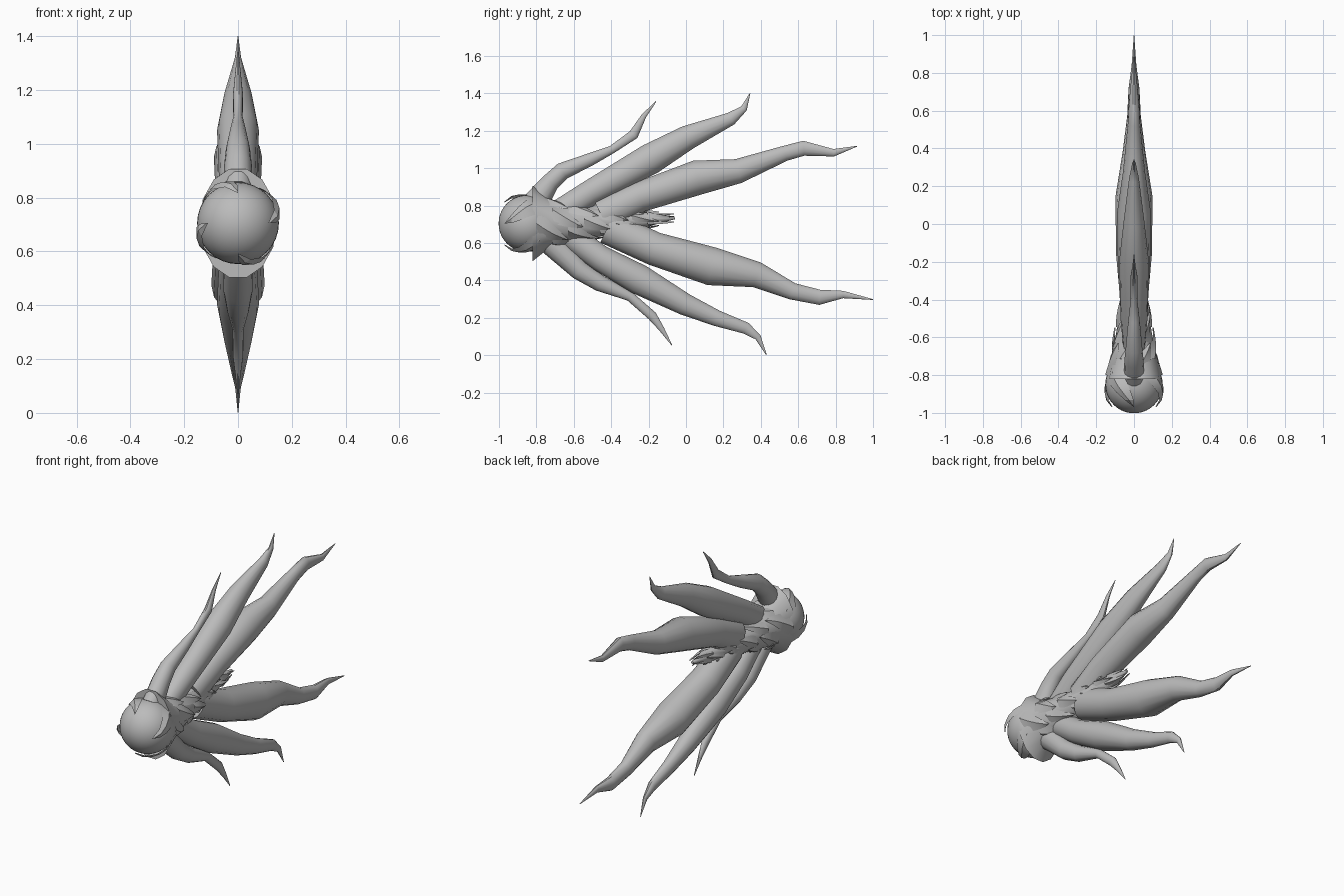
import bpy
import bmesh
import math
from mathutils import Vector, Matrix

# Remove the default cube only
cube = bpy.data.objects.get("Cube")
if cube:
    bpy.data.objects.remove(cube, do_unlink=True)

# Single flat colour
grey = bpy.data.materials.new("stone_grey")
grey.use_nodes = True
colour = (0.5, 0.5, 0.5, 1.0)
grey.diffuse_color = colour
grey.node_tree.nodes["Principled BSDF"].inputs["Base Color"].default_value = colour

HEAD = Vector((0, -0.85, 0.705))
HEAD_RADIUS = 0.152


def add_object(name, bm, smooth_angle):
    """Turn a bmesh into a named, coloured object."""
    bmesh.ops.recalc_face_normals(bm, faces=bm.faces)
    mesh = bpy.data.meshes.new(name)
    bm.to_mesh(mesh)
    bm.free()
    mesh.materials.append(grey)
    obj = bpy.data.objects.new(name, mesh)
    bpy.context.collection.objects.link(obj)
    bpy.ops.object.select_all(action="DESELECT")
    obj.select_set(True)
    bpy.context.view_layer.objects.active = obj
    bpy.ops.object.shade_smooth_by_angle(angle=math.radians(smooth_angle))


def tube(name, path, root_width=1.0, tip_width=1.0, sides=14):
    """Loft mitred rings along a path of (y, z, radius) lying in the x = 0 plane."""
    bm = bmesh.new()
    centres = [Vector((0, y, z)) for y, z, r in path]
    across = Vector((1, 0, 0))
    last = len(path) - 1
    previous = None
    for i, centre in enumerate(centres):
        before = (centre - centres[max(i - 1, 0)]).normalized()
        after = (centres[min(i + 1, last)] - centre).normalized()
        tangent = (before + after).normalized()
        normal = tangent.cross(across) / max(tangent.dot(before or after), 0.7)
        side = across * (root_width + (tip_width - root_width) * i / last)
        ring = []
        for k in range(sides):
            a = math.tau * k / sides
            offset = side * math.cos(a) + normal * math.sin(a)
            ring.append(bm.verts.new(centre + offset * path[i][2]))
        if previous:
            for k in range(sides):
                n = (k + 1) % sides
                bm.faces.new((previous[k], previous[n], ring[n], ring[k]))
        else:
            bm.faces.new(ring)
        previous = ring
    bm.faces.new(previous)
    add_object(name, bm, 32)


# Round head
bm = bmesh.new()
bmesh.ops.create_uvsphere(bm, u_segments=32, v_segments=20, radius=HEAD_RADIUS,
                          matrix=Matrix.Translation(HEAD) @ Matrix.Rotation(math.pi / 2, 4, "X"))
add_object("head", bm, 40)

# Tapering core behind the head
core = [(-0.82, 0.705, 0.145), (-0.72, 0.705, 0.125), (-0.58, 0.705, 0.095),
        (-0.4, 0.715, 0.068), (-0.22, 0.725, 0.04), (-0.06, 0.735, 0.008)]
tube("body_core", core)

# Six wavy tendrils: (y, z, radius)
tendrils = {
    "upper_long_tendril": [(-0.45, 0.745, 0.065), (-0.25, 0.845, 0.083), (0.06, 0.95, 0.095),
                           (0.28, 0.985, 0.067), (0.53, 1.08, 0.042), (0.63, 1.107, 0.04),
                           (0.79, 1.083, 0.02), (0.915, 1.118, 0.002)],
    "upper_middle_tendril": [(-0.68, 0.76, 0.05), (-0.51, 0.87, 0.07), (-0.19, 1.05, 0.085),
                             (0.01, 1.165, 0.067), (0.24, 1.265, 0.036), (0.31, 1.32, 0.018),
                             (0.342, 1.40, 0.002)],
    "upper_short_tendril": [(-0.8, 0.82, 0.05), (-0.725, 0.925, 0.05), (-0.66, 0.985, 0.047),
                            (-0.51, 1.048, 0.035), (-0.396, 1.10, 0.022), (-0.28, 1.18, 0.027),
                            (-0.225, 1.28, 0.014), (-0.16, 1.358, 0.002)],
    "lower_long_tendril": [(-0.42, 0.685, 0.065), (-0.17, 0.57, 0.092), (0.14, 0.475, 0.105),
                           (0.38, 0.43, 0.07), (0.57, 0.342, 0.046), (0.715, 0.31, 0.041),
                           (0.84, 0.325, 0.02), (1.0, 0.298, 0.002)],
    "lower_middle_tendril": [(-0.64, 0.65, 0.05), (-0.46, 0.52, 0.071), (-0.25, 0.405, 0.083),
                             (-0.005, 0.272, 0.06), (0.165, 0.198, 0.044), (0.32, 0.145, 0.032),
                             (0.385, 0.096, 0.017), (0.43, 0.002, 0.002)],
    "lower_short_tendril": [(-0.74, 0.62, 0.05), (-0.57, 0.455, 0.054), (-0.46, 0.385, 0.045),
                            (-0.3, 0.315, 0.026), (-0.18, 0.21, 0.026), (-0.13, 0.14, 0.015),
                            (-0.075, 0.053, 0.002)],
}
for name, path in tendrils.items():
    tube(name, path, 1.1, 0.55)


def core_shape(y):
    """Centre height and radius of the head or core at a given depth."""
    d = y - HEAD.y
    ball = math.sqrt(max(HEAD_RADIUS ** 2 - d * d, 0))
    for (y0, z0, r0), (y1, z1, r1) in zip(core, core[1:]):
        if y0 < y <= y1:
            t = (y - y0) / (y1 - y0)
            return z0 + (z1 - z0) * t, max(ball, r0 + (r1 - r0) * t)
    return (HEAD.z, ball) if y < HEAD.y + HEAD_RADIUS else core[-1][1:]


def shard(bm, y, angle, length, width, lift, twist):
    """Pointed blade that wraps round the axis and lifts towards its tip."""
    rows = []
    steps = 5
    for i in range(steps + 1):
        t = i / steps
        depth = y + length * t
        height, radius = core_shape(depth)
        half = width * (1 - t) ** 0.7
        row = []
        for side, rise in ((-1, -0.006), (0, 0.006 * (1 - t)), (1, -0.006)):
            a = angle + twist * t + side * half
            r = radius + 0.003 + lift * t + rise
            row.append(bm.verts.new((r * math.cos(a), depth, height + r * math.sin(a))))
        rows.append(row)
    for low, high in zip(rows, rows[1:]):
        for k in range(2):
            bm.faces.new((low[k], low[k + 1], high[k + 1], high[k]))
    bmesh.ops.remove_doubles(bm, verts=rows[-1], dist=0.0005)


# Spiral rows of overlapping scales along the core
bm = bmesh.new()
for row in range(8):
    for k in range(4):
        shard(bm, -0.8 + 0.085 * row, math.tau * k / 4 + 0.6 * row,
              0.17 - 0.004 * row, 0.6, 0.013, -0.8)
add_object("body_scales", bm, 20)

# Four swirling claws gripping the head
bm = bmesh.new()
for k in range(4):
    shard(bm, -0.78, math.tau * k / 4 + 0.9, -0.19, 0.5, 0.022, -0.9)
add_object("head_claws", bm, 20)
